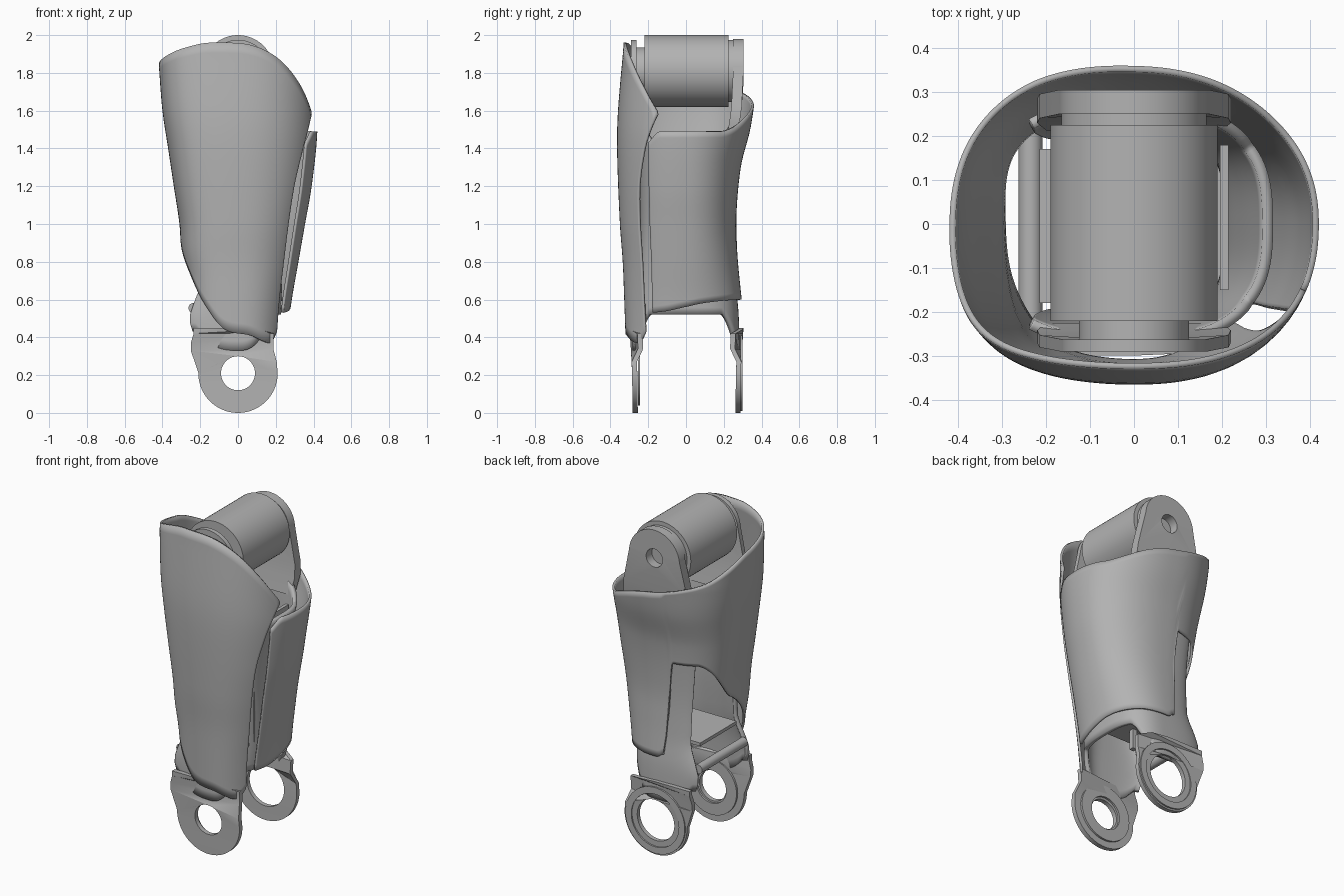
import bpy, bmesh, math

if "Cube" in bpy.data.objects:
    bpy.data.objects.remove(bpy.data.objects["Cube"])

grey = bpy.data.materials.new("plain_grey")
grey.use_nodes = True
grey.diffuse_color = (0.45, 0.45, 0.45, 1)
grey.node_tree.nodes["Principled BSDF"].inputs["Base Color"].default_value = (0.45, 0.45, 0.45, 1)


def curve_through(*knots):
    """Smooth function through (position, value) knots, without overshoot."""
    def slope(i):
        a, b = knots[max(i - 1, 0)], knots[min(i + 1, len(knots) - 1)]
        return (b[1] - a[1]) / (b[0] - a[0])

    def f(t):
        if t <= knots[0][0]:
            return knots[0][1]
        for i in range(len(knots) - 1):
            (t0, a), (t1, b) = knots[i], knots[i + 1]
            if t <= t1:
                w = t1 - t0
                s = (t - t0) / w
                v = ((2*s**3 - 3*s*s + 1) * a + (s**3 - 2*s*s + s) * w * slope(i)
                     + (3*s*s - 2*s**3) * b + (s**3 - s*s) * w * slope(i + 1))
                return min(max(v, min(a, b)), max(a, b))
        return knots[-1][1]
    return f


def finish(name, mesh):
    mesh.materials.clear()
    mesh.materials.append(grey)
    ob = bpy.data.objects.new(name, mesh)
    bpy.context.collection.objects.link(ob)
    bpy.ops.object.select_all(action='DESELECT')
    ob.select_set(True)
    bpy.context.view_layer.objects.active = ob
    bpy.ops.object.shade_smooth_by_angle(angle=math.radians(35))
    return ob


def loft(name, start, end, low, high, right, left, front, back, power, thick,
         shift=lambda a, z: 0, cols=220, rows=28):
    """Wall wrapped round the z axis; angle 0 is +x, 90 is the front."""
    bm = bmesh.new()
    grid = []
    for i in range(cols + 1):
        a = start + (end - start) * i / cols
        column = []
        for j in range(rows + 1):
            z = low(a) + (high(a) - low(a)) * j / rows
            t = math.radians(a + shift(a, z))
            c, s = math.cos(t), math.sin(t)
            p = power(c, s)
            x = (right(z) if c > 0 else left(z)) * math.copysign(abs(c) ** (2 / p), c)
            y = (front(z) if s > 0 else back(z)) * math.copysign(abs(s) ** (2 / p), -s)
            column.append(bm.verts.new((x, y, z)))
        grid.append(column)
    for p, q in zip(grid, grid[1:]):
        for j in range(rows):
            bm.faces.new((p[j], p[j + 1], q[j + 1], q[j]))
    mesh = bpy.data.meshes.new(name)
    bm.to_mesh(mesh)
    bm.free()
    wall = finish(name, mesh).modifiers.new("wall", 'SOLIDIFY')
    wall.thickness, wall.offset = thick, -1


def lug(name, zc, radius, hole, y0, y1, out=90, span=180, base=(), lean=lambda x, z: 0):
    """Plate in the xz plane with a hole: an arc facing 'out', closed by base points."""
    arc = [math.radians(out - span + 2 * span * k / 64) for k in range(64 if span == 180 else 65)]
    outline = [(radius * math.cos(t), zc + radius * math.sin(t)) for t in arc] + list(base)
    turns = [math.tau * k / 64 for k in range(64)]
    inner = [(hole * math.cos(t), zc + hole * math.sin(t)) for t in turns]
    cu = bpy.data.curves.new(name, 'CURVE')
    cu.dimensions, cu.fill_mode = '2D', 'BOTH'
    cu.extrude = (y1 - y0) / 2
    for loop in (outline, inner):
        sp = cu.splines.new('POLY')
        sp.points.add(len(loop) - 1)
        sp.use_cyclic_u = True
        for p, q in zip(sp.points, loop):
            p.co = (q[0], q[1], 0, 1)
    temp = bpy.data.objects.new(name + "_outline", cu)
    bpy.context.collection.objects.link(temp)
    dg = bpy.context.evaluated_depsgraph_get()
    mesh = bpy.data.meshes.new_from_object(temp.evaluated_get(dg))
    bpy.data.objects.remove(temp)
    side = math.copysign(1, y0 + y1)
    for v in mesh.vertices:
        x, z, d = v.co
        v.co = (x, (y0 + y1) / 2 - d + side * lean(x, z), z)
    finish(name, mesh)


def cylinder(name, radius, y0, y1, x=0, z=1.81):
    bpy.ops.mesh.primitive_cylinder_add(vertices=64, radius=radius, depth=y1 - y0,
                                        location=(x, (y0 + y1) / 2, z),
                                        rotation=(math.pi / 2, 0, 0))
    ob = bpy.context.object
    ob.name = name
    ob.data.materials.append(grey)
    bpy.ops.object.shade_smooth_by_angle(angle=math.radians(35))


def box(name, lo, hi):
    bpy.ops.mesh.primitive_cube_add(size=1, location=[(a + b) / 2 for a, b in zip(lo, hi)])
    ob = bpy.context.object
    ob.name = name
    ob.scale = [b - a for a, b in zip(lo, hi)]
    ob.data.materials.append(grey)


# Outer cover: one sheet from the front edge, round -x and the back, to the +x plate
edge = curve_through((0.4, 40), (0.7, 42), (1.0, 43), (1.2, 42), (1.4, 35), (1.5, 29), (1.6, 21))


def slant(a, z):
    return (edge(z) - 45) * max(0, 1 - (a - 45) / 60)


loft("outer_cover", 45, 391,
     low=curve_through((45, .43), (50, .39), (57, .37), (80, .41), (101, .44), (120, .55),
                       (145, .70), (162, .81), (180, .93), (200, 1.06), (215, 1.14), (230, 1.18),
                       (255, 1.18), (258, 1.13), (261, .67), (264, .62), (270, .60), (300, .60),
                       (345, .58), (375, .54), (391, .53)),
     high=curve_through((45, 1.58), (60, 1.75), (75, 1.88), (90, 1.95), (105, 1.96), (120, 1.94),
                        (150, 1.89), (180, 1.84), (200, 1.78), (220, 1.72), (245, 1.67),
                        (270, 1.62), (290, 1.575), (312, 1.515), (328, 1.49), (380, 1.49),
                        (391, 1.43)),
     right=curve_through((.4, .26), (.6, .285), (.8, .32), (1.0, .355), (1.2, .39), (1.49, .42),
                         (1.9, .42)),
     left=curve_through((.4, .25), (.7, .275), (.85, .30), (1.0, .31), (1.2, .34), (1.4, .37),
                        (1.6, .40), (1.85, .42)),
     front=curve_through((.4, .32), (.6, .327), (.8, .335), (1.0, .35), (1.4, .365), (1.6, .36),
                         (1.95, .33)),
     back=curve_through((.6, .295), (.8, .275), (1.0, .265), (1.3, .29), (1.5, .34), (1.68, .368)),
     power=lambda c, s: 2.3 - .1 * c + 1.1 * max(0, -c) * max(0, s), thick=.014, shift=slant)

# Inner frame: C-shaped wall, open towards -x, arched at the bottom
depth = curve_through((.3, .285), (.55, .277), (.7, .258), (1.0, .243), (1.4, .26), (1.6, .285))


def sideways(a):
    s = max(0, (abs(math.sin(math.radians(a))) - .6) / .4)
    return max(s, .6) if abs(a) > 90 else s


loft("inner_frame", -133, 133,
     low=lambda a: .52 - .19 * sideways(a) ** 1.5,
     high=lambda a: 1.43 + .12 * sideways(a),
     right=curve_through((.4, .215), (.55, .23), (.95, .235), (1.2, .27), (1.45, .32)),
     left=curve_through((.4, .27), (.5, .30), (.6, .265), (.7, .225), (1.0, .235), (1.4, .28)),
     front=depth, back=depth, power=lambda c, s: 2.8 + 3 * max(0, -c),
     thick=.025, cols=140, rows=24)

# Lower fork with its two eyes
bow = curve_through((0, 0), (.25, .004), (.44, .016))


def wrap(x, z):
    return bow(z) - (3.3 * max(0, x - .08) ** 2 if z > .3 else 0)


neck = [(.205, .27), (.187, .34), (.19, .42), (.12, .44), (0, .45), (-.12, .45), (-.235, .45),
        (-.235, .42), (-.25, .37), (-.25, .33)]
lug("front_fork_arm", .21, .21, .09, -.283, -.255, -90, 91, neck, wrap)
lug("back_fork_arm", .21, .21, .125, .262, .288, -90, 91, neck, wrap)
lug("back_eye_rim", .21, .20, .16, .288, .298)
lug("front_eye_liner", .21, .17, .10, -.255, -.243)

# Upper hinge: drum, bosses and side plates
cylinder("hinge_drum", .19, -.22, .225)
cylinder("front_boss", .125, -.265, -.22)
cylinder("back_boss", .165, .225, .25)
tuck = curve_through((1.44, -.037), (1.6, -.012), (1.75, 0))
hinge_base = [(-.215, 1.62), (-.22, 1.54), (-.20, 1.44), (.20, 1.44), (.22, 1.54), (.215, 1.62)]
lug("back_hinge_plate", 1.81, .17, .055, .25, .305, 90, 85, hinge_base, lambda x, z: tuck(z))
lug("front_hinge_plate", 1.81, .165, .055, -.29, -.262, 90, 85, hinge_base, lambda x, z: tuck(z))

# Inner floor, crossbar and ribs
box("inner_floor", (-.215, -.18, .67), (.20, .17, .69))
cylinder("crossbar", .027, -.22, .22, x=-.235, z=.555)
box("inner_spine", (.195, -.15, .69), (.215, .18, 1.40))
for y in (-.06, .06):
    box("floor_post", (-.06, y - .015, .55), (-.03, y + .015, .67))
